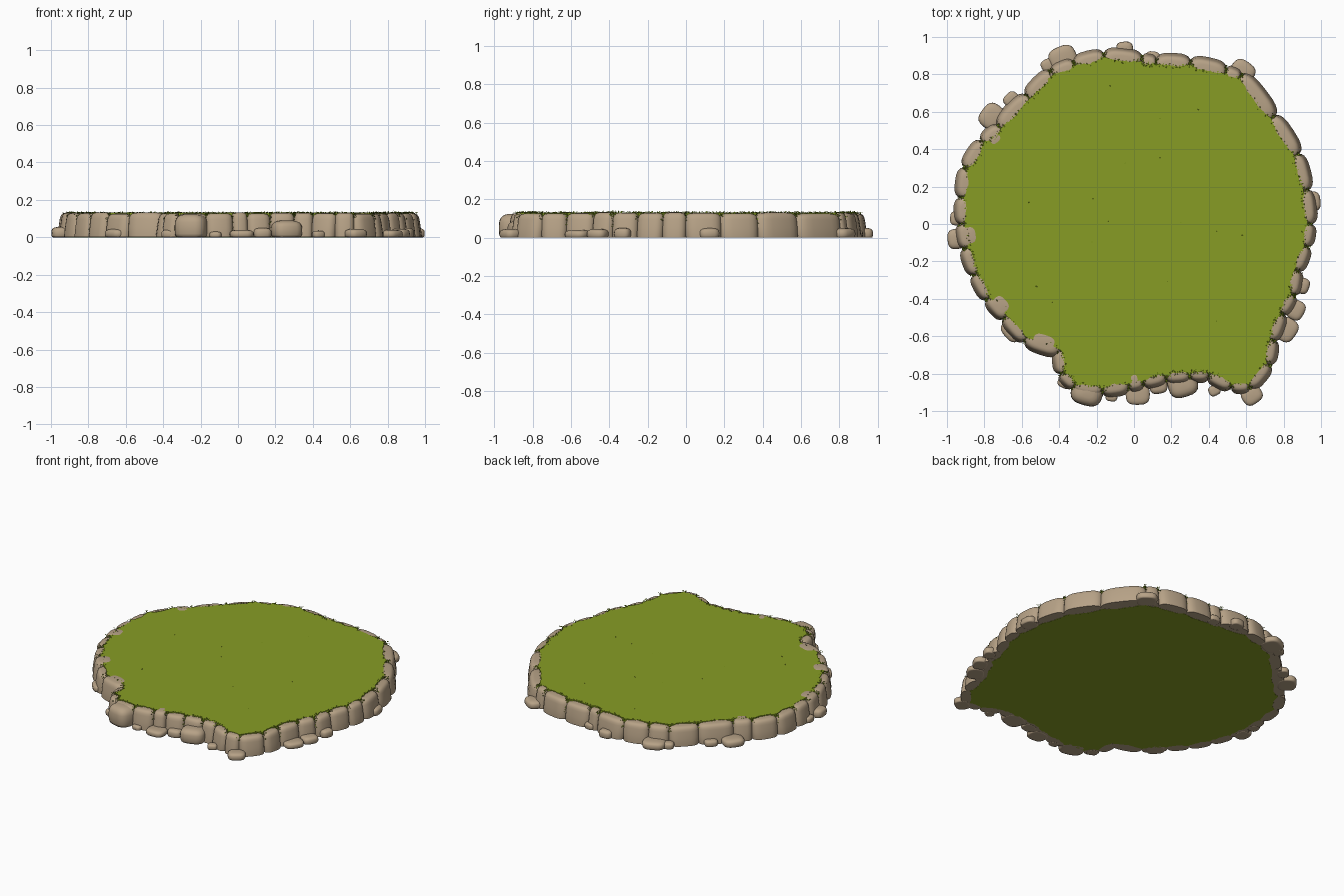
import bpy, bmesh, math, random
from mathutils import Vector

if "Cube" in bpy.data.objects:
    bpy.data.objects.remove(bpy.data.objects["Cube"])

random.seed(7)
TOP = 0.132


def material(name, rgb):
    m = bpy.data.materials.new(name)
    m.diffuse_color = (*rgb, 1)
    m.use_nodes = True
    m.node_tree.nodes["Principled BSDF"].inputs["Base Color"].default_value = m.diffuse_color
    return m


GRASS = material("grass green", (0.245, 0.335, 0.018))
LEAF = material("leaf green", (0.17, 0.27, 0.008))
STONE = material("tan stone", (0.47, 0.36, 0.24))


def finish(bm, name, mat, smooth=None):
    mesh = bpy.data.meshes.new(name)
    bm.to_mesh(mesh)
    bm.free()
    mesh.materials.append(mat)
    ob = bpy.data.objects.new(name, mesh)
    bpy.context.collection.objects.link(ob)
    if smooth:
        bpy.context.view_layer.objects.active = ob
        ob.select_set(True)
        bpy.ops.object.shade_smooth_by_angle(angle=math.radians(smooth))
        ob.select_set(False)
    return ob


def spow(v, e):
    return math.copysign(abs(v) ** e, v)


def boulder(bm, centre, along, half, z0, z1, boxy, lean=0.0, seg=24, rings=14):
    """Rounded block, cut flat at z0; half = (half length, half depth)."""
    out = Vector((along.y, -along.x))
    verts = bmesh.ops.create_uvsphere(bm, u_segments=seg, v_segments=rings, radius=1)["verts"]
    for v in verts:
        x, y, z = v.co
        h = max(math.hypot(x, y), 1e-6)
        r = min(h, 1) ** boxy if h > 1e-4 else 0
        px = spow(x / h, 0.65) * r * half[0]
        py = spow(y / h, 0.75) * r * half[1]
        pz = spow(z, boxy)
        height = z1 - z0
        zz = max(z0, z0 + height * (0.4 + 0.6 * pz))
        py += lean * (1 - (zz - z0) / height)
        p = centre + along * px + out * py
        v.co = (p.x, p.y, zz)


# Joints between rim stones, counter-clockwise from the right
JOINTS = [Vector(p) for p in (
    (.94, 0), (.92, .18), (.87, .37), (.74, .57), (.57, .79), (.49, .82), (.3, .86), (.12, .87),
    (.04, .88), (-.16, .90), (-.32, .86), (-.44, .81), (-.57, .68), (-.72, .52), (-.81, .44),
    (-.9, .3), (-.92, .14), (-.92, 0), (-.9, -.13), (-.85, -.27), (-.78, -.4), (-.69, -.5),
    (-.58, -.62), (-.4, -.68), (-.39, -.8), (-.32, -.87), (-.17, -.89), (-.03, -.87),
    (.05, -.85), (.17, -.82), (.3, -.81), (.4, -.81), (.52, -.87), (.62, -.87), (.72, -.75),
    (.74, -.62), (.79, -.48), (.85, -.38), (.87, -.25), (.92, -.12))]
EDGES = list(zip(JOINTS, JOINTS[1:] + JOINTS[:1]))

# Rim stones, one per pair of joints
bm = bmesh.new()
for a, b in EDGES:
    length = (b - a).length
    along = (b - a).normalized()
    out = Vector((along.y, -along.x))
    depth = 0.05 + 0.05 * length
    bulge = 0.012 + 0.12 * length
    boulder(bm, (a + b) / 2 + out * (bulge - depth), along, (length * 0.53, depth), 0.001,
            TOP + random.uniform(-0.006, 0.002), 0.38, lean=0.018)
finish(bm, "rim_stones", STONE, 60)

# Loose stones at the foot of the rim: x, y, radius, height
bm = bmesh.new()
for x, y, r, h in (
        (-.38, .885, .07, .05), (-.46, .85, .035, .04), (-.05, .935, .042, .05), (.1, .89, .035, .04),
        (.58, .815, .062, .05), (-.76, .575, .065, .05), (-.655, .665, .04, .04), (-.95, .03, .035, .04),
        (-.95, -.08, .05, .055), (-.645, -.565, .06, .045), (-.37, -.845, .035, .04),
        (-.25, -.895, .08, .125), (-.12, -.92, .03, .03), (.02, -.91, .06, .04), (.13, -.865, .045, .05),
        (.26, -.855, .075, .09), (.43, -.89, .03, .035), (.63, -.915, .052, .045), (.815, -.565, .06, .04),
        (.865, -.46, .05, .045), (.9, -.33, .04, .05), (.95, .12, .05, .05)):
    outward = Vector((x, y)).normalized()
    along = Vector((-outward.y, outward.x))
    boulder(bm, Vector((x, y)), along, (r * 1.08, r * 0.95), 0, h, 0.65, seg=20, rings=12)
finish(bm, "foot_stones", STONE, 60)

# Grass slab: ragged outline that reaches out into the stone joints
rim = []
STEPS = 10
for a, b in EDGES:
    along = (b - a).normalized()
    inward = Vector((-along.y, along.x))
    for i in range(STEPS):
        t = i / STEPS
        inset = 0.01 + 0.012 * math.sin(math.pi * t) + random.uniform(-0.005, 0.005)
        rim.append((a.lerp(b, t) + inward * inset, inward, t))
bm = bmesh.new()
base = bm.faces.new([bm.verts.new((p.x, p.y, 0)) for p, _, _ in rim])
top = bmesh.ops.extrude_face_region(bm, geom=[base])["geom"]
for v in top:
    if isinstance(v, bmesh.types.BMVert):
        v.co.z = TOP
if not any(f.normal.z < -0.9 and f.calc_center_median().z < 0.01 for f in bm.faces):
    bm.faces.new([v for v in bm.verts if v.co.z == 0])
bmesh.ops.recalc_face_normals(bm, faces=bm.faces)
finish(bm, "grass_slab", GRASS)


def leaf(bm, p, size):
    """One small pointed leaf in a random direction."""
    d = Vector((random.gauss(0, 1), random.gauss(0, 1), random.gauss(0, .5))).normalized() * size
    s = d.cross(Vector((random.random(), random.random(), 1))).normalized() * size * 0.45
    bm.faces.new([bm.verts.new(q) for q in (p - d * .6, p + s, p + d, p - s)])


# Leafy fringe on the grass edge, with moss hanging down some joints
bm = bmesh.new()
for k, (p, inward, t) in enumerate(rim):
    lush = 0.5 + 0.5 * math.sin(k * 0.11) + (0.4 if t < 0.15 or t > 0.85 else 0)
    for _ in range(int(1 + 5 * lush)):
        q = p - inward * random.uniform(-0.012, 0.008)
        leaf(bm, Vector((q.x, q.y, TOP + random.uniform(-0.006, 0.003))), random.uniform(.005, .01))
for a, _ in EDGES:
    out = a.normalized()
    drop = random.choice((0.02, 0.03, 0.05, 0.1))
    for _ in range(int(drop * 500)):
        q = a + out * random.uniform(-0.005, 0.014)
        leaf(bm, Vector((q.x + random.gauss(0, .006), q.y + random.gauss(0, .006),
                         TOP - drop * random.random() ** 1.5)), random.uniform(.005, .01))
# A few stray leaves on the lawn
for _ in range(16):
    ang, rad = random.uniform(0, math.tau), 0.75 * math.sqrt(random.random())
    leaf(bm, Vector((rad * math.cos(ang), rad * math.sin(ang), TOP + 0.002)), 0.006)
finish(bm, "leaf_fringe", LEAF)
